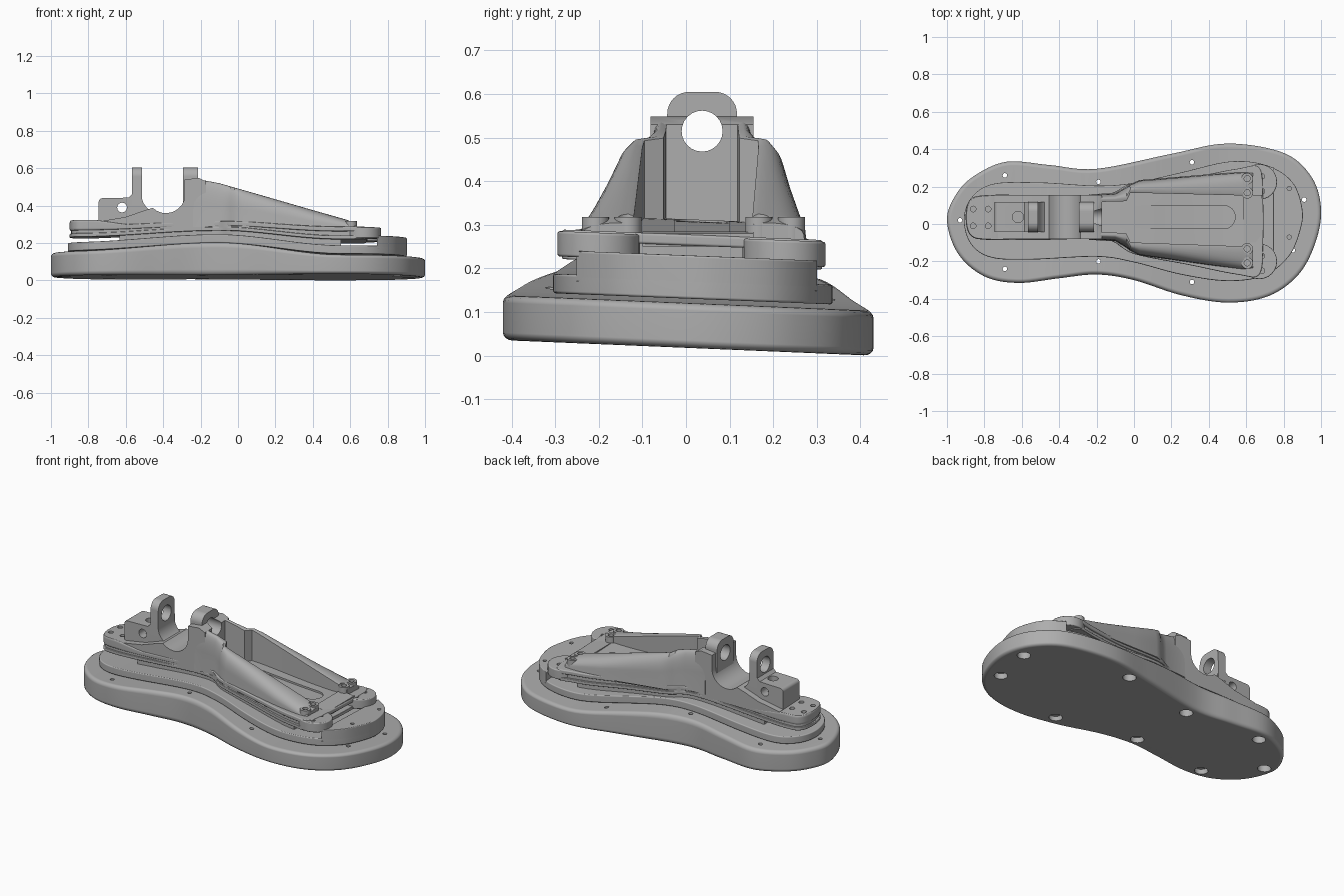
import bpy, bmesh, math
from mathutils import Vector, Matrix

if "Cube" in bpy.data.objects:
    bpy.data.objects.remove(bpy.data.objects["Cube"])

grey = bpy.data.materials.new("plain grey")
grey.use_nodes = True
grey.diffuse_color = (0.42, 0.42, 0.42, 1)
grey.node_tree.nodes["Principled BSDF"].inputs["Base Color"].default_value = grey.diffuse_color
MID = 0.037  # y of the ankle line


def finish(name, bm):
    bmesh.ops.recalc_face_normals(bm, faces=bm.faces)
    me = bpy.data.meshes.new(name)
    bm.to_mesh(me)
    bm.free()
    me.materials.append(grey)
    me.shade_smooth()
    me.set_sharp_from_angle(angle=math.radians(32))
    ob = bpy.data.objects.new(name, me)
    bpy.context.scene.collection.objects.link(ob)
    return ob


def cut(ob, cutter):
    mod = ob.modifiers.new("cut", "BOOLEAN")
    mod.operation, mod.solver, mod.object = "DIFFERENCE", "EXACT", cutter
    bpy.context.view_layer.update()
    ev = ob.evaluated_get(bpy.context.evaluated_depsgraph_get())
    me = bpy.data.meshes.new_from_object(ev)
    ob.modifiers.clear()
    ob.data = me
    me.set_sharp_from_angle(angle=math.radians(32))
    bpy.data.objects.remove(cutter)


def smooth_loop(pts, steps=7):
    # closed Catmull-Rom curve through the points
    out, n = [], len(pts)
    for i in range(n):
        a, b, c, d = (Vector(pts[(i + k) % n]) for k in (-1, 0, 1, 2))
        for s in range(steps):
            t = s / steps
            out.append(0.5 * (2 * b + (c - a) * t + (2 * a - 5 * b + 4 * c - d) * t * t
                              + (3 * b - a - 3 * c + d) * t ** 3))
    return out


def wave(x):
    # arch curve: 0 at heel, 1 at arch, negative at toe
    keys = [(-0.85, 0), (-0.12, 1), (0.55, -0.6)]
    if x <= keys[0][0]:
        return 0
    for (x0, v0), (x1, v1) in zip(keys, keys[1:]):
        if x <= x1:
            t = (x - x0) / (x1 - x0)
            return v0 + (v1 - v0) * t * t * (3 - 2 * t)
    return keys[-1][1]


def sheet(base, rise):
    return lambda x, y, z: base + rise * wave(x) - 0.04 * y + z


def plate(name, outline, h, b, place):
    # stacked rings with rounded rims, caps sliced along x, then bent into place
    pts = [Vector((p[0], p[1])) for p in outline]
    n = len(pts)
    curve = [(b * (1 - math.sin(a)), b * (1 - math.cos(a))) for a in
             (math.pi / 8 * k for k in range(5))] if b else [(0, 0)]
    levels = curve + [(d, h - z) for d, z in reversed(curve)]
    bm = bmesh.new()
    rings = []
    for d, z in levels:
        ring = []
        for i, p in enumerate(pts):
            t = (pts[(i + 1) % n] - pts[i - 1]).normalized()
            ring.append(bm.verts.new((p.x - t.y * d, p.y + t.x * d, z)))
        rings.append(ring)
    for lo, hi in zip(rings, rings[1:]):
        for i in range(n):
            j = (i + 1) % n
            bm.faces.new((lo[i], lo[j], hi[j], hi[i]))
    bm.faces.new(rings[0][::-1])
    bm.faces.new(rings[-1])
    for i in range(-24, 25):
        caps = [f for f in bm.faces if max(v.co.z for v in f.verts) < 1e-6
                or min(v.co.z for v in f.verts) > h - 1e-6]
        geom = set(caps)
        for f in caps:
            geom.update(f.edges, f.verts)
        bmesh.ops.bisect_plane(bm, geom=list(geom), plane_co=(i / 25, 0, 0), plane_no=(1, 0, 0))
    for v in bm.verts:
        v.co.z = place(*v.co)
    return finish(name, bm)


def cylinders(name, spots, r, z0, z1, axis="Z"):
    # spots are (x, y) for Z, (x, z) for Y, (y, z) for X
    bm = bmesh.new()
    for a, b in spots:
        m = Matrix.Translation((a, b, (z0 + z1) / 2))
        if axis == "Y":
            m = Matrix.Translation((a, (z0 + z1) / 2, b)) @ Matrix.Rotation(math.pi / 2, 4, "X")
        elif axis == "X":
            m = Matrix.Translation(((z0 + z1) / 2, a, b)) @ Matrix.Rotation(math.pi / 2, 4, "Y")
        bmesh.ops.create_cone(bm, cap_ends=True, segments=24, radius1=r, radius2=r,
                              depth=abs(z1 - z0), matrix=m)
    return finish(name, bm)


def extrude(name, profile, a, b, axis="Y"):
    bm = bmesh.new()
    put = (lambda p, d: (p[0], d, p[1])) if axis == "Y" else (lambda p, d: (d, p[0], p[1]))
    ends = [[bm.verts.new(put(p, d)) for p in profile] for d in (a, b)]
    n = len(profile)
    for ring in ends:
        bm.faces.new(ring)
    for i in range(n):
        j = (i + 1) % n
        bm.faces.new((ends[0][i], ends[0][j], ends[1][j], ends[1][i]))
    return finish(name, bm)


def arc(cx, cz, rx, rz, a0, a1, n=8):
    return [(cx + rx * math.cos(math.radians(a0 + (a1 - a0) * i / n)),
             cz + rz * math.sin(math.radians(a0 + (a1 - a0) * i / n))) for i in range(n + 1)]


# Sole with countersunk screw holes
sole_line = smooth_loop([
    (-1, 0.02), (-0.94, -0.16), (-0.8, -0.28), (-0.62, -0.315), (-0.4, -0.29), (-0.2, -0.27),
    (0, -0.3), (0.25, -0.38), (0.5, -0.42), (0.72, -0.385), (0.88, -0.27), (0.97, -0.1),
    (1, 0.08), (0.95, 0.25), (0.8, 0.38), (0.5, 0.43), (0.2, 0.375), (-0.2, 0.295),
    (-0.45, 0.315), (-0.68, 0.333), (-0.85, 0.26), (-0.95, 0.16)])
sole = plate("sole", sole_line, 0.13, 0.022,
             lambda x, y, z: 0.018 - 0.042 * y + z * (0.13 + 0.045 * wave(x)) / 0.13)
screws = [(-0.93, 0.02), (-0.69, 0.26), (-0.69, -0.24), (-0.19, 0.225), (-0.19, -0.2),
          (0.31, 0.33), (0.31, -0.31), (0.91, 0.13), (0.85, -0.14)]
cut(sole, cylinders("bore", screws, 0.012, -0.1, 0.4))
cut(sole, cylinders("countersink", screws, 0.038, -0.1, 0.06))

# Lower spring sheet
lower_line = smooth_loop([
    (-0.91, 0.02), (-0.87, -0.11), (-0.76, -0.18), (-0.55, -0.19), (-0.2, -0.175), (0, -0.205),
    (0.25, -0.27), (0.5, -0.305), (0.7, -0.275), (0.83, -0.17), (0.89, -0.03), (0.9, 0.08),
    (0.85, 0.22), (0.72, 0.31), (0.52, 0.335), (0.25, 0.275), (0, 0.22), (-0.2, 0.205),
    (-0.5, 0.222), (-0.75, 0.215), (-0.87, 0.14)])
plate("lower_sheet", lower_line, 0.045, 0.006, sheet(0.155, 0.04))

# Toe block on the front of the lower sheet
toe = plate("toe_block", [p for p in lower_line if p.x > 0.735], 0.07, 0.005, sheet(0.187, 0.045))
cut(toe, cylinders("toe_bore", [(0.83, 0.19), (0.83, -0.07)], 0.011, 0.18, 0.4))

# Upper sheet and upper plate
upper_line = smooth_loop([
    (-0.9, MID), (-0.875, -0.06), (-0.78, -0.085), (-0.5, -0.085), (-0.15, -0.085), (0, -0.16),
    (0.3, -0.22), (0.55, -0.27), (0.67, -0.27), (0.69, -0.1), (0.69, 0.13), (0.67, 0.3),
    (0.55, 0.295), (0.3, 0.25), (0.0, 0.22), (-0.15, 0.16), (-0.5, 0.155), (-0.78, 0.155),
    (-0.875, 0.13)])
plate("upper_sheet", upper_line, 0.02, 0.004, sheet(0.23, 0.033))
narrow = [((p.x - 0.02) * 0.97, MID + (p.y - MID) * 0.93) for p in upper_line]
plate("upper_core", narrow, 0.03, 0, sheet(0.246, 0.033))
plate_place = sheet(0.266, 0.022)
upper = plate("upper_plate", upper_line, 0.025, 0.006,
              lambda x, y, z: plate_place(x, y, z * (1 + 1.2 * max(0, min(1, (-0.6 - x) * 6)))))
slot = arc(0.48, MID, 0.062, 0.062, -90, 90) + arc(-0.07, MID, 0.062, 0.062, 90, 270)
cut(upper, plate("slot", slot, 0.05, 0, sheet(0.28, 0.022)))
cut(upper, cylinders("heel_bore", [(x, y) for x in (-0.86, -0.78) for y in (-0.01, 0.08)],
                     0.015, 0.28, 0.5))

# Middle spacer under the arch
spacer = [(p.x, MID + (p.y - MID) * 0.9) for p in upper_line if -0.66 < p.x < 0.56]
plate("spacer", spacer, 0.05, 0, sheet(0.19, 0.037))

# Toe lobes
for side, y in (("left", 0.225), ("right", -0.2)):
    lobe = plate(side + "_toe_lobe", arc(0.67, y, 0.095, 0.095, 0, 345, 23), 0.058, 0.006,
                 sheet(0.216, 0))
    cut(lobe, cylinders("lobe_bore", [(0.685, y - 0.05), (0.685, y + 0.03)], 0.014, 0.25, 0.4))

# Saddle body between the two ears
base = ([(-0.745, 0.27), (-0.745, 0.315), (-0.6, 0.34), (-0.5, 0.375)]
        + arc(-0.385, 0.455, 0.1, 0.095, 225, 360)
        + [(-0.285, 0.54), (-0.21, 0.548), (-0.17, 0.53), (-0.17, 0.27)])
extrude("saddle", base, MID - 0.118, MID + 0.118)

# Heel block with a cross bore and a top bore
block = ([(-0.745, 0.3)] + arc(-0.725, 0.42, 0.02, 0.02, 180, 90, 4)
         + [(-0.585, 0.443), (-0.568, 0.46), (-0.565, 0.52), (-0.515, 0.52)]
         + arc(-0.415, 0.455, 0.1, 0.095, 180, 270) + [(-0.415, 0.3)])
heel = extrude("heel_block", block, MID - 0.08, MID + 0.08)
cut(heel, cylinders("cross_bore", [(-0.62, 0.39)], 0.026, -0.3, 0.3, "Y"))
cut(heel, cylinders("top_bore", [(-0.62, MID)], 0.03, 0.36, 0.6))
cut(heel, cylinders("pin_bore", [(MID, 0.515)], 0.047, -0.7, -0.35, "X"))
cut(bpy.data.objects["saddle"], cylinders("pin_bore", [(MID, 0.515)], 0.047, -0.4, 0, "X"))

# Ears with a pin hole
ear_line = ([(MID - 0.082, 0.4), (MID + 0.082, 0.4)]
            + arc(MID + 0.03, 0.555, 0.05, 0.05, 0, 90) + arc(MID - 0.03, 0.555, 0.05, 0.05, 90, 180))
for name, x0, x1 in (("heel_ear", -0.566, -0.514), ("front_ear", -0.294, -0.215)):
    ear = extrude(name, ear_line, x0, x1, "X")
    cut(ear, cylinders("pin_bore", [(MID, 0.515)], 0.047, x0 - 0.1, x1 + 0.1, "X"))

# Side walls: straight inside, full dome outside, sloping to the toe
stations = [(-0.24, 0.08, 0.118, 0.546), (-0.1, 0.083, 0.125, 0.52), (-0.04, 0.087, 0.16, 0.503),
            (-0.02, 0.13, 0.175, 0.497), (0.03, 0.133, 0.198, 0.483), (0.2, 0.134, 0.217, 0.434),
            (0.4, 0.135, 0.24, 0.376), (0.58, 0.136, 0.258, 0.325), (0.635, 0.14, 0.256, 0.305)]
for side, s in (("left", 1), ("right", -1)):
    bm = bmesh.new()
    rings = []
    for x, inner, outer, top in stations:
        cy = MID - 0.03 * max(0, x + 0.1)
        low = 0.266 + 0.022 * wave(x)
        drop = (top - low) * 0.65
        prof = [(inner, low), (inner, top - 0.004)]
        for y, z in arc(0, 0, 1, 1, 90, 0, 10):
            prof.append((inner + 0.012 + (outer - inner - 0.012) * max(0, y) ** 0.8,
                         top - drop + drop * max(0, z) ** 0.8))
        prof += [(outer + 0.004, low)]
        rings.append([bm.verts.new((x, cy + s * y, z)) for y, z in prof])
    n = len(rings[0])
    for a, b in zip(rings, rings[1:]):
        for i in range(n):
            bm.faces.new((a[i], a[(i + 1) % n], b[(i + 1) % n], b[i]))
    bm.faces.new(rings[0])
    bm.faces.new(rings[-1])
    wall = finish(side + "_wall", bm)
    # Screw seats sunk into the toe end of the wall
    spots = [(0.605, MID - 0.02 + s * d) for d in (0.15, 0.225)]
    cut(wall, cylinders("seat_clearance", spots, 0.024, 0.25, 0.5))
    seat = cylinders(side + "_toe_seats", spots, 0.031, 0.25, 0.318)
    cut(seat, cylinders("seat_bore", spots, 0.016, 0.28, 0.5))

# Cross bar closing the tray at the toe
extrude("cross_bar", [(0.585, 0.25), (0.585, 0.285), (0.685, 0.28), (0.685, 0.25)], -0.1, 0.155)

# Keep broad faces flat beside the rounded rims
for ob in bpy.context.scene.objects:
    if ob.type == "MESH":
        ob.modifiers.new("flat faces", "WEIGHTED_NORMAL").keep_sharp = True
